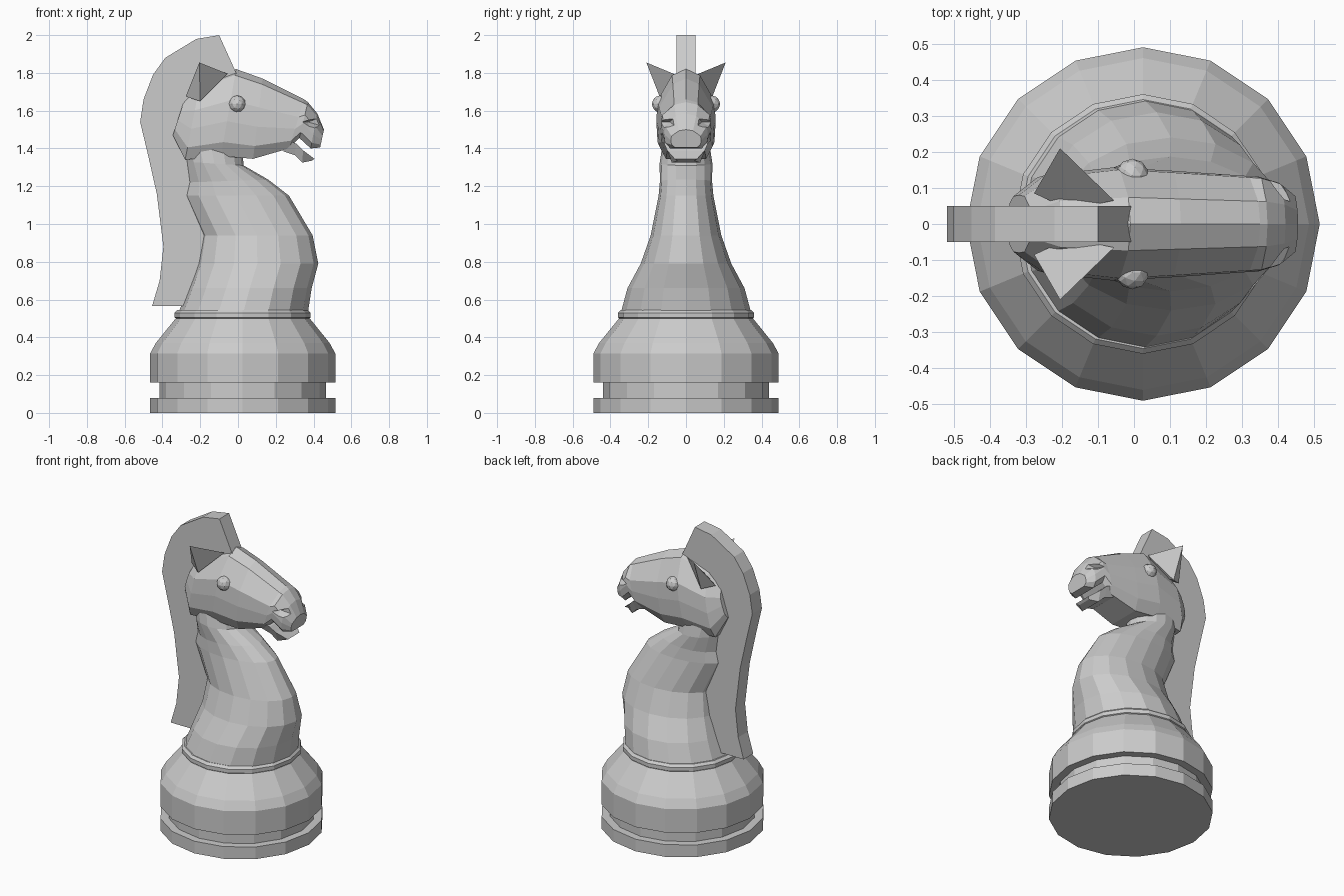
import bpy, bmesh
from math import cos, sin, tau
from mathutils import Vector

if "Cube" in bpy.data.objects:
    bpy.data.objects.remove(bpy.data.objects["Cube"])


def finish(name, bm):
    bmesh.ops.recalc_face_normals(bm, faces=bm.faces)
    me = bpy.data.meshes.new(name)
    bm.to_mesh(me)
    bm.free()
    ob = bpy.data.objects.new(name, me)
    bpy.context.collection.objects.link(ob)
    return ob


def loft(name, rings):
    """Skin a list of equal-length point rings and cap both ends."""
    bm = bmesh.new()
    vs = [[bm.verts.new(p) for p in r] for r in rings]
    n = len(vs[0])
    for a, b in zip(vs, vs[1:]):
        for i in range(n):
            j = (i + 1) % n
            bm.faces.new((a[i], a[j], b[j], b[i]))
    bm.faces.new(vs[0])
    bm.faces.new(vs[-1])
    return finish(name, bm)


def ellipse(x0, z0, x1, z1, hw, n=16):
    """Ring spanning back point (x0,z0) to front point (x1,z1), half width hw."""
    ring = []
    for k in range(n):
        c, s = cos(tau * k / n), sin(tau * k / n)
        f = (1 + c) / 2
        ring.append((x0 + (x1 - x0) * f, hw * s, z0 + (z1 - z0) * f))
    return ring


def head_ring(tx, tz, bx, bz, hw):
    """Head section from top point to bottom point with a ridged brow."""
    half = [(.07, .47), (.36, .96), (.6, 1), (.84, .96), (1, .72)]
    pts = [(0, 0)] + half + [(t, -w) for t, w in reversed(half)]
    return [(tx + (bx - tx) * t, hw * w, tz + (bz - tz) * t) for t, w in pts]


def slab(name, profile, hw):
    """Side profile extruded across y."""
    return loft(name, [[(x, y, z) for x, z in profile] for y in (-hw, hw)])


def hull(name, points):
    bm = bmesh.new()
    for p in points:
        bm.verts.new(p)
    bmesh.ops.convex_hull(bm, input=bm.verts)
    return finish(name, bm)


# turned base with groove and shoulder
CX = .025
base = [(.49, 0), (.49, .08), (.44, .08), (.44, .16), (.49, .16),
        (.49, .315), (.46, .37), (.355, .50)]
loft("base", [ellipse(CX - r, z, CX + r, z, r) for r, z in base])

# collar ring
collar = [(.345, .495), (.36, .505), (.36, .53), (.345, .545)]
loft("collar", [ellipse(CX - r, z, CX + r, z, r) for r, z in collar])

# chest and neck
loft("neck", [ellipse(*s) for s in [
    (-.315, .53, .37, .53, .345),
    (-.265, .66, .39, .66, .31),
    (-.22, .79, .425, .79, .24),
    (-.195, .94, .395, .94, .187),
    (-.29, 1.15, .27, 1.15, .145),
    (-.27, 1.22, .16, 1.235, .138),
    (-.28, 1.33, .03, 1.31, .14),
    (-.32, 1.48, .02, 1.42, .12)]])

# head with upper muzzle
head = loft("head", [head_ring(*s) for s in [
    (-.28, 1.67, -.345, 1.47, .08),
    (-.2, 1.75, -.28, 1.34, .135),
    (-.01, 1.82, -.09, 1.36, .157),
    (.13, 1.77, .08, 1.345, .148),
    (.35, 1.66, .27, 1.40, .134),
    (.37, 1.645, .325, 1.455, .132),
    (.42, 1.585, .385, 1.40, .115),
    (.455, 1.50, .435, 1.405, .08)]])

# lower lip
loft("lower_lip", [[(x, y * w, z) for x, y, z in (
    (tx, -1, tz), (tx, 1, tz), (bx, .75, bz), (bx, -.75, bz))]
    for tx, tz, bx, bz, w in [
        (.24, 1.45, .24, 1.385, .12),
        (.31, 1.425, .30, 1.365, .115),
        (.345, 1.39, .34, 1.325, .10),
        (.405, 1.345, .39, 1.335, .06)]])

# flowing mane
slab("mane", [
    (-.455, .565), (-.415, .70), (-.395, .88), (-.43, 1.16), (-.475, 1.36),
    (-.518, 1.54), (-.5, 1.66), (-.45, 1.79), (-.385, 1.88), (-.22, 1.98),
    (-.1, 2.0), (-.005, 1.79), (-.17, 1.70), (-.27, 1.55), (-.25, 1.2),
    (-.16, .94), (-.2, .79), (-.29, .565)], .05)

for side, s in (("left", 1), ("right", -1)):
    # ears
    hull(side + "_ear", [(x, y * s, z) for x, y, z in (
        (-.205, .21, 1.855), (-.055, .065, 1.795), (-.2, .13, 1.65),
        (-.277, .085, 1.675), (-.18, .04, 1.70))])
    # eyes
    bm = bmesh.new()
    bmesh.ops.create_icosphere(bm, subdivisions=2, radius=.046)
    bmesh.ops.translate(bm, verts=bm.verts, vec=Vector((-.005, .135 * s, 1.635)))
    finish(side + "_eye", bm)
    # nostril notches
    cutter = hull(side + "_nostril_cutter", [(x, y * s, z) for x, y, z in (
        (.33, .15, 1.54), (.44, .06, 1.565), (.44, .15, 1.565),
        (.38, .15, 1.50), (.44, .06, 1.52), (.37, .085, 1.54))])
    cutter.hide_render = True
    cutter.hide_viewport = True
    mod = head.modifiers.new("nostril", 'BOOLEAN')
    mod.operation = 'DIFFERENCE'
    mod.solver = 'EXACT'
    mod.object = cutter
